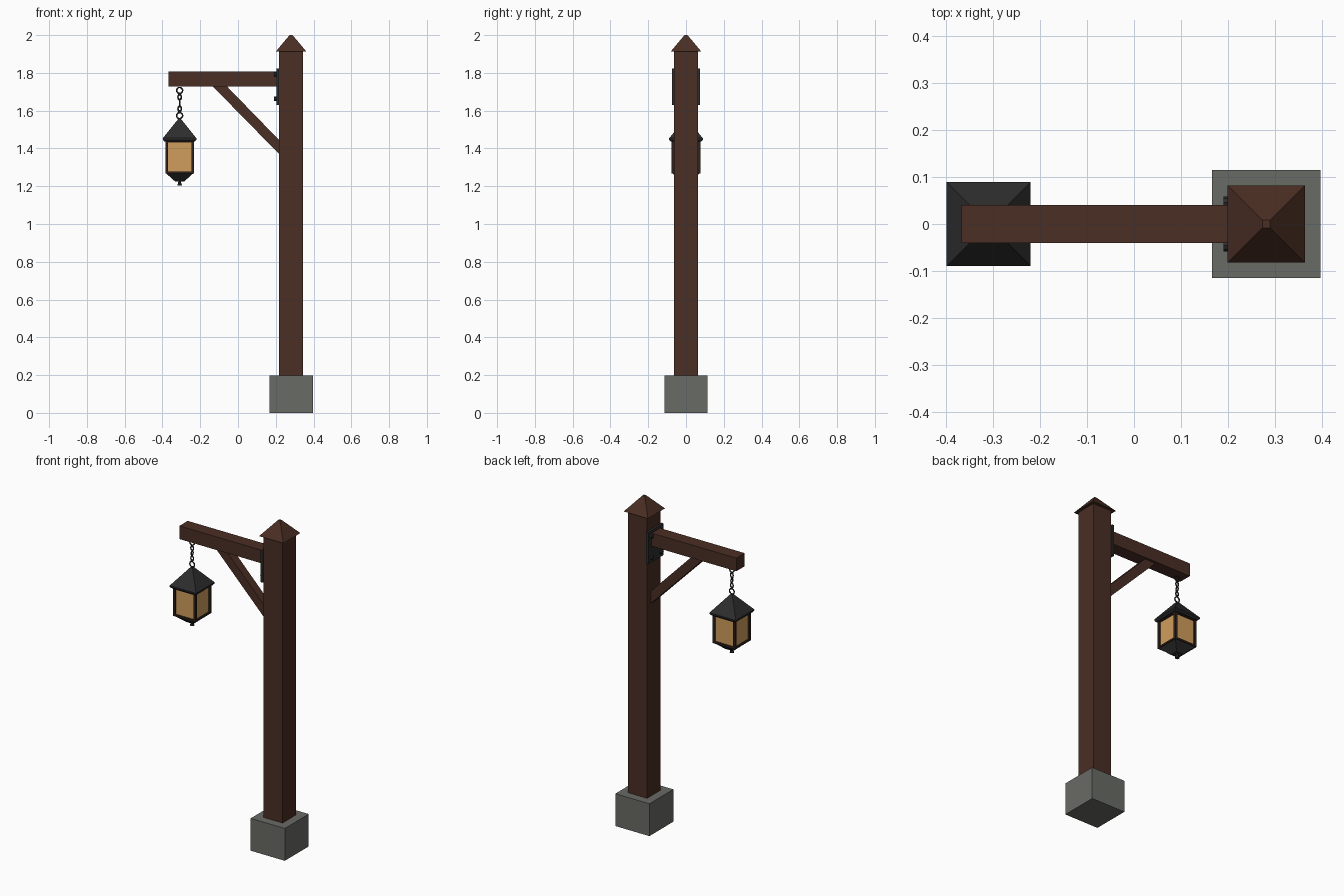
import bpy, bmesh, math
from mathutils import Matrix, Vector

if "Cube" in bpy.data.objects:
    bpy.data.objects.remove(bpy.data.objects["Cube"], do_unlink=True)


def material(name, hex_code, rough=0.8):
    def linear(c):
        return c / 12.92 if c <= 0.04045 else ((c + 0.055) / 1.055) ** 2.4
    rgb = [linear(int(hex_code[i:i + 2], 16) / 255) for i in (0, 2, 4)]
    m = bpy.data.materials.new(name)
    m.use_nodes = True
    m.diffuse_color = (*rgb, 1)
    bsdf = m.node_tree.nodes["Principled BSDF"]
    bsdf.inputs["Base Color"].default_value = (*rgb, 1)
    bsdf.inputs["Roughness"].default_value = rough
    return m


WOOD = material("dark wood", "4a2e24")
STONE = material("grey stone", "696b65")
IRON = material("black iron", "2d2d2e")
FRAME = material("brown iron", "2e221c")
GLASS = material("amber glass", "d09e5c")


def finish(name, bm, mat):
    bmesh.ops.recalc_face_normals(bm, faces=bm.faces)
    mesh = bpy.data.meshes.new(name)
    bm.to_mesh(mesh)
    bm.free()
    mesh.materials.append(mat)
    ob = bpy.data.objects.new(name, mesh)
    bpy.context.collection.objects.link(ob)
    return ob


def box(name, lo, hi, mat):
    lo, hi = Vector(lo), Vector(hi)
    bm = bmesh.new()
    bmesh.ops.create_cube(bm, size=1)
    bmesh.ops.scale(bm, vec=hi - lo, verts=bm.verts)
    bmesh.ops.translate(bm, vec=(lo + hi) / 2, verts=bm.verts)
    return finish(name, bm, mat)


def square_stack(name, x, rings, mat):
    """Stack of square rings given as (half width, height)."""
    bm = bmesh.new()
    loops = [[bm.verts.new((x + sx * h, sy * h, z))
              for sx, sy in ((-1, -1), (1, -1), (1, 1), (-1, 1))] for h, z in rings]
    bm.faces.new(loops[0])
    bm.faces.new(loops[-1])
    for a, b in zip(loops, loops[1:]):
        for i in range(4):
            j = (i + 1) % 4
            bm.faces.new((a[i], a[j], b[j], b[i]))
    return finish(name, bm, mat)


def side_profile(name, points, half_y, mat):
    """Outline in x and z, given depth in y."""
    bm = bmesh.new()
    face = bm.faces.new([bm.verts.new((x, -half_y, z)) for x, z in points])
    out = bmesh.ops.extrude_face_region(bm, geom=[face])["geom"]
    verts = [g for g in out if isinstance(g, bmesh.types.BMVert)]
    bmesh.ops.translate(bm, vec=(0, 2 * half_y, 0), verts=verts)
    return finish(name, bm, mat)


def chain_link(name, x, z, radius, stretch, turn):
    bpy.ops.mesh.primitive_torus_add(major_radius=radius, minor_radius=0.004,
                                     major_segments=14, minor_segments=6)
    ob = bpy.context.object
    ob.name = name
    ob.data.transform(Matrix.Translation((x, 0, z))
                      @ Matrix.Rotation(turn, 4, "Z")
                      @ Matrix.Diagonal((1, 1, stretch, 1))
                      @ Matrix.Rotation(math.pi / 2, 4, "X"))
    ob.data.materials.append(IRON)
    bpy.ops.object.shade_smooth_by_angle()


POST_X, LAMP_X = 0.281, -0.309

# Post on its stone footing
square_stack("stone_base", POST_X, [(0.115, 0), (0.115, 0.197)], STONE)
square_stack("post", POST_X, [(0.064, 0.19), (0.064, 1.92)], WOOD)
square_stack("post_cap", POST_X, [(0.082, 1.912), (0.008, 2.0)], WOOD)

# Arm and diagonal brace
box("arm", (-0.367, -0.04, 1.727), (0.22, 0.04, 1.807), WOOD)
side_profile("brace", [(-0.135, 1.73), (-0.06, 1.73), (0.22, 1.442), (0.22, 1.368)],
             0.026, WOOD)

# Iron mounting plate and bolts
box("mount_plate", (0.203, -0.073, 1.63), (0.218, 0.073, 1.823), IRON)
for side, y in (("left", -0.046), ("right", 0.046)):
    for level, z in (("lower", 1.662), ("upper", 1.792)):
        bm = bmesh.new()
        bmesh.ops.create_cone(bm, cap_ends=True, segments=8, radius1=0.012,
                              radius2=0.012, depth=0.018,
                              matrix=Matrix.Translation((0.199, y, z))
                              @ Matrix.Rotation(math.pi / 2, 4, "Y"))
        finish(f"bolt_{side}_{level}", bm, IRON)

# Chain
chain_link("upper_ring", LAMP_X, 1.707, 0.016, 1, 0)
for i, z in enumerate((1.672, 1.641, 1.61)):
    chain_link(f"chain_link_{i + 1}", LAMP_X, z, 0.009, 1.5, (i % 2) * math.pi / 2)
chain_link("lower_ring", LAMP_X, 1.574, 0.016, 1, 0)

# Lantern
square_stack("lantern_roof", LAMP_X,
             [(0.082, 1.438), (0.089, 1.446), (0.089, 1.454), (0.008, 1.555)], IRON)
square_stack("lantern_glass", LAMP_X, [(0.067, 1.276), (0.067, 1.44)], GLASS)
for sx in (-1, 1):
    for sy in (-1, 1):
        x, y = LAMP_X + sx * 0.069, sy * 0.069
        box(f"lantern_corner_{'left' if sx > 0 else 'right'}_{'back' if sy > 0 else 'front'}",
            (x - 0.007, y - 0.007, 1.27), (x + 0.007, y + 0.007, 1.442), FRAME)
square_stack("lantern_top_rail", LAMP_X, [(0.074, 1.432), (0.074, 1.442)], FRAME)
square_stack("lantern_bottom_rail", LAMP_X, [(0.076, 1.268), (0.076, 1.279)], FRAME)
square_stack("lantern_bottom", LAMP_X, [(0.025, 1.226), (0.074, 1.27)], IRON)

# Finial under the lantern
bm = bmesh.new()
bmesh.ops.create_cone(bm, cap_ends=True, segments=8, radius1=0.013, radius2=0.005,
                      depth=0.026, matrix=Matrix.Translation((LAMP_X, 0, 1.216)))
finish("lantern_finial", bm, IRON)
